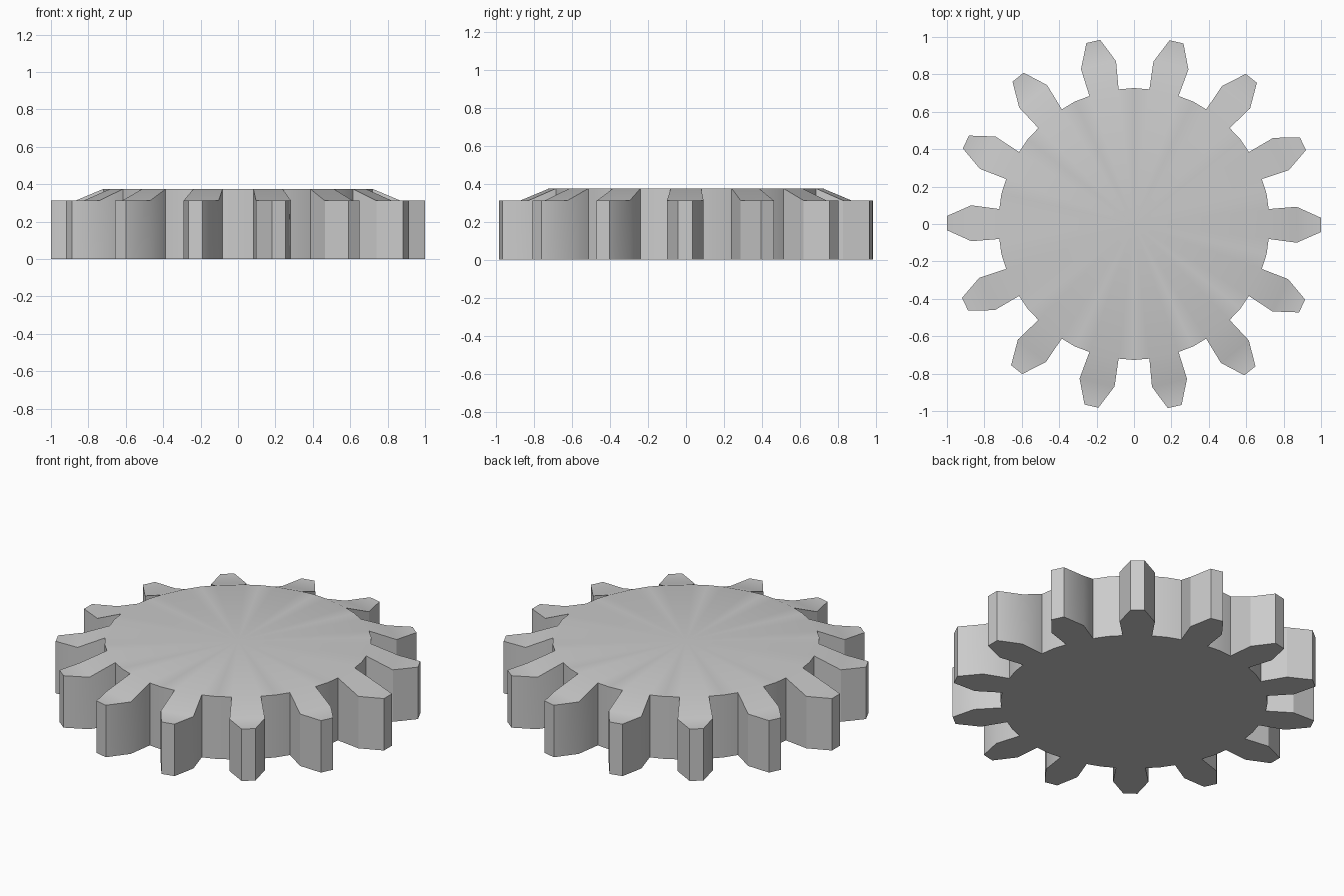
import bpy
import bmesh
import math
from mathutils import Matrix, Vector

default = bpy.data.objects.get("Cube")
if default:
    bpy.data.objects.remove(default, do_unlink=True)

TEETH = 14
HUB_TOP, TOOTH_TOP = 0.375, 0.312
PITCH = 2 * math.pi / TEETH

# One tooth outline, counter-clockwise, then the middle of the next valley
# (radial distance, sideways offset, top height)
TOOTH = [
    (0.72, -0.08, HUB_TOP),
    (0.87, -0.1, TOOTH_TOP),
    (1.0, -0.043, TOOTH_TOP),
    (1.0, 0.033, TOOTH_TOP),
    (0.87, 0.092, TOOTH_TOP),
    (0.72, 0.08, HUB_TOP),
]
valley = Matrix.Rotation(PITCH / 2, 3, "Z") @ Vector((0.727, 0, HUB_TOP))
profile = [Vector(p) for p in TOOTH] + [valley]

bm = bmesh.new()
top, bottom = [], []
for i in range(TEETH):
    turn = Matrix.Rotation(i * PITCH, 3, "Z")
    for p in profile:
        q = turn @ p
        top.append(bm.verts.new(q))
        bottom.append(bm.verts.new((q.x, q.y, 0)))

# Side walls and flat underside
count = len(top)
for i in range(count):
    j = (i + 1) % count
    bm.faces.new((bottom[i], bottom[j], top[j], top[i]))
bm.faces.new(bottom[::-1])

# Sloped tooth tops and flat tips
step = len(profile)
for i in range(0, count, step):
    a, b, c, d, e, f = top[i:i + step - 1]
    bm.faces.new((a, b, e, f))
    bm.faces.new((b, c, d, e))

# Hub disc as a fan of triangles
centre = bm.verts.new((0, 0, HUB_TOP))
rim = [v for v in top if v.co.z > TOOTH_TOP + 0.01]
for i, v in enumerate(rim):
    bm.faces.new((centre, v, rim[(i + 1) % len(rim)]))
bm.normal_update()

mesh = bpy.data.meshes.new("gear_wheel")
bm.to_mesh(mesh)
bm.free()
gear = bpy.data.objects.new("gear_wheel", mesh)
bpy.context.collection.objects.link(gear)

# Plain grey material
grey = bpy.data.materials.new("light_grey")
grey.use_nodes = True
colour = (0.6, 0.6, 0.6, 1)
grey.diffuse_color = colour
grey.node_tree.nodes["Principled BSDF"].inputs["Base Color"].default_value = colour
mesh.materials.append(grey)

bpy.ops.object.select_all(action="DESELECT")
gear.select_set(True)
bpy.context.view_layer.objects.active = gear
bpy.ops.object.shade_smooth_by_angle(angle=math.radians(30))
